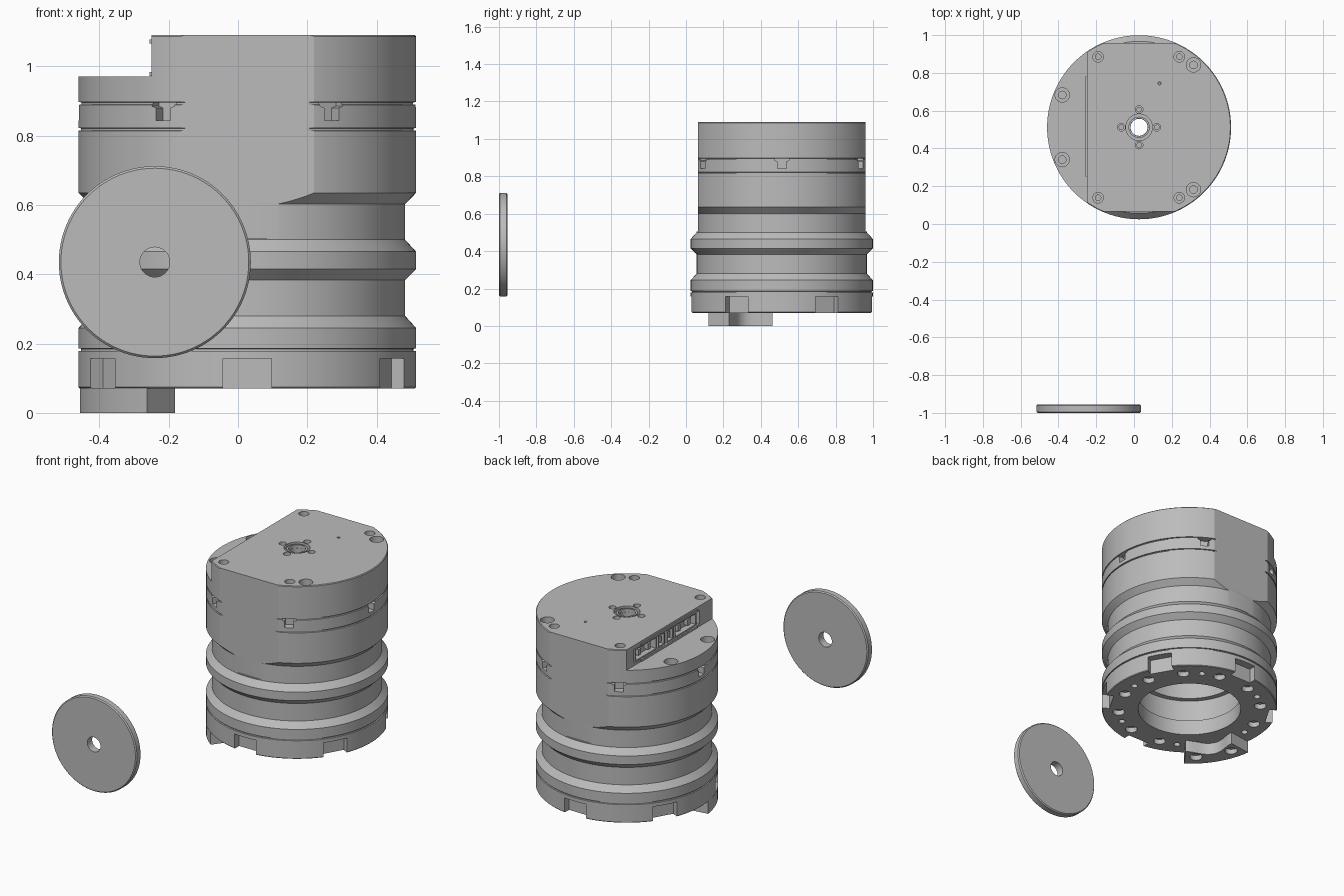
import bpy, bmesh, math
from mathutils import Matrix, Vector

if "Cube" in bpy.data.objects:
    bpy.data.objects.remove(bpy.data.objects["Cube"], do_unlink=True)

CX, CY, R = 0.027, 0.512, 0.487
CENTRE = Matrix.Translation((CX, CY, 0))
RADIAL = Matrix(((0, 0, 1, 0), (1, 0, 0, 0), (0, 1, 0, 0), (0, 0, 0, 1)))

grey = bpy.data.materials.new("machined_grey")
grey.use_nodes = True
grey.diffuse_color = (0.5, 0.5, 0.5, 1)
grey.node_tree.nodes["Principled BSDF"].inputs["Base Color"].default_value = (0.5, 0.5, 0.5, 1)


def lathe(bm, profile, matrix, n=32, hollow=False):
    """Revolve (radius, z) points; hollow joins the last ring to the first."""
    rings = [[bm.verts.new(matrix @ Vector((r * math.cos(i * math.tau / n),
                                            r * math.sin(i * math.tau / n), z)))
              for i in range(n)] for r, z in profile]
    pairs = list(zip(rings, rings[1:]))
    if hollow:
        pairs.append((rings[-1], rings[0]))
    else:
        bm.faces.new(rings[0])
        bm.faces.new(rings[-1])
    for a, b in pairs:
        for i in range(n):
            j = (i + 1) % n
            bm.faces.new((a[i], a[j], b[j], b[i]))


def prism(bm, points, start, end, matrix):
    low, high = ([bm.verts.new(matrix @ Vector((u, v, w))) for u, v in points]
                 for w in (start, end))
    bm.faces.new(low)
    bm.faces.new(high)
    for i in range(len(points)):
        j = (i + 1) % len(points)
        bm.faces.new((low[i], low[j], high[j], high[i]))


def rect(u0, u1, v0, v1):
    return [(u0, v0), (u1, v0), (u1, v1), (u0, v1)]


def outward(degrees):
    """Local frame: u tangential, v up, w away from the housing axis."""
    return CENTRE @ Matrix.Rotation(math.radians(degrees), 4, "Z") @ RADIAL


def make(name, bm):
    bmesh.ops.recalc_face_normals(bm, faces=bm.faces)
    mesh = bpy.data.meshes.new(name)
    bm.to_mesh(mesh)
    bm.free()
    mesh.materials.append(grey)
    obj = bpy.data.objects.new(name, mesh)
    bpy.context.collection.objects.link(obj)
    return obj


def activate(obj):
    bpy.ops.object.select_all(action="DESELECT")
    obj.select_set(True)
    bpy.context.view_layer.objects.active = obj


def cut(obj, bm):
    cutter = make("cutter", bm)
    cutter.hide_render = True
    mod = obj.modifiers.new("cut", "BOOLEAN")
    mod.operation = "DIFFERENCE"
    mod.solver = "EXACT"
    mod.object = cutter
    activate(obj)
    bpy.ops.object.modifier_apply(modifier=mod.name)
    bpy.data.objects.remove(cutter, do_unlink=True)


def smooth(obj):
    activate(obj)
    bpy.ops.object.shade_smooth_by_angle(angle=math.radians(20))


def groove(z):
    return [(R, z - 0.004), (R - 0.007, z - 0.003), (R - 0.007, z + 0.003), (R, z + 0.004)]


# Hollow round housing with two raised ribs and thin seams
NECK = 0.455
outside = [(R - 0.004, 0.07), (R, 0.074)] + groove(0.182) + [
    (R, 0.245), (NECK, 0.28), (NECK, 0.383), (R, 0.415), (R, 0.465),
    (NECK, 0.5), (NECK, 0.602), (R, 0.635)] + groove(0.818) + groove(0.893) + [
    (R, 1.086), (R - 0.004, 1.09)]
inside = [(0.045, 1.09), (0.045, 0.6), (0.28, 0.6), (0.28, 0.3),
          (0.31, 0.3), (0.31, 0.16), (0.285, 0.16), (0.285, 0.07)]
bm = bmesh.new()
lathe(bm, outside + inside, CENTRE, 120, hollow=True)
housing = make("housing", bm)

# Front and back flats
bm = bmesh.new()
for angle in (-90, 90):
    prism(bm, rect(-0.6, 0.6, 0.505, 1.2), 0.447, 0.7, outward(angle))
cut(housing, bm)

# Lowered step on the right side
bm = bmesh.new()
prism(bm, rect(-0.7, 0.7, 0.97, 1.2), 0.277, 0.7, outward(180))
cut(housing, bm)

# Base notches, T-shaped side slots and the connector recess
bm = bmesh.new()
t_half = [(0.024, 0.843), (0.024, 0.88), (0.038, 0.885), (0.038, 0.896)]
t_slot = t_half + [(-u, v) for u, v in reversed(t_half)]
for k in range(6):
    prism(bm, rect(-0.07, 0.07, 0.04, 0.157), 0.44, 0.6, outward(30 + 60 * k))
    prism(bm, t_slot, 0.445, 0.6, outward(60 * k))
prism(bm, rect(-0.33, 0.28, 0.985, 1.065), 0.225, 0.32, outward(180))
cut(housing, bm)


# Screw holes in the top, step and base
def screw_hole(bm, x, y, z, radius, bore, down=1, depth=0.04):
    lathe(bm, [(radius, z + 0.02 * down), (radius, z - depth * down),
               (bore, z - depth * down), (bore, z - (depth + 0.04) * down)],
          Matrix.Translation((x, y, 0)), 24)


bm = bmesh.new()
for x in (-0.19, 0.24):
    for side in (-1, 1):
        screw_hole(bm, x, CY + side * 0.373, 1.09, 0.028, 0.015)
for side in (-1, 1):
    screw_hole(bm, 0.315, CY + side * 0.33, 1.09, 0.038, 0.02)
    screw_hole(bm, -0.38, CY + side * 0.171, 0.97, 0.038, 0.02)
for k in range(4):
    a = k * math.pi / 2
    screw_hole(bm, CX + 0.094 * math.cos(a), CY + 0.094 * math.sin(a), 1.09, 0.02, 0.012)
screw_hole(bm, 0.135, 0.745, 1.09, 0.008, 0.005)
lathe(bm, [(0.07, 1.12), (0.07, 1.065)], CENTRE, 48)
for k in range(12):
    a = math.radians(15 + 30 * k)
    screw_hole(bm, CX + 0.395 * math.cos(a), CY + 0.395 * math.sin(a), 0.07, 0.033, 0.016, -1, 0.03)
for k in range(6):
    a = math.radians(60 * k)
    screw_hole(bm, CX + 0.4 * math.cos(a), CY + 0.4 * math.sin(a), 0.07, 0.018, 0.01, -1, 0.03)
cut(housing, bm)
smooth(housing)

# Raised ring around the central bore
bm = bmesh.new()
lathe(bm, [(0.056, 1.06), (0.056, 1.085), (0.046, 1.085), (0.046, 1.06)], CENTRE, 48, hollow=True)
smooth(make("bore_ring", bm))

# Connector sockets with pins, set in the side recess
SIDE = outward(180)
for i, (u, half) in enumerate(((-0.215, 0.1), (-0.07, 0.03), (0.01, 0.03), (0.155, 0.1))):
    bm = bmesh.new()
    prism(bm, rect(u - half, u + half, 0.986, 1.062), 0.224, 0.275, SIDE)
    bmesh.ops.recalc_face_normals(bm, faces=bm.faces)
    mouth = [f for f in bm.faces if f.normal.x < -0.9]
    bmesh.ops.inset_region(bm, faces=mouth, thickness=0.01)
    inner = bmesh.ops.extrude_face_region(bm, geom=mouth)
    bmesh.ops.delete(bm, geom=mouth, context="FACES_ONLY")
    bmesh.ops.translate(bm, vec=(0.035, 0, 0),
                        verts=[v for v in inner["geom"] if isinstance(v, bmesh.types.BMVert)])
    make(f"connector_socket_{i + 1}", bm)
    bm = bmesh.new()
    for offset in ((-0.045, 0.045) if half > 0.05 else (0,)):
        prism(bm, rect(u + offset - 0.012, u + offset + 0.012, 1.005, 1.04), 0.235, 0.265, SIDE)
    make(f"connector_pins_{i + 1}", bm)

# Thin lip around the connector opening
bm = bmesh.new()
for v in (0.972, 1.066):
    prism(bm, rect(-0.27, 0.26, v, v + 0.012), 0.27, 0.283, SIDE)
make("connector_lip", bm)

# Curved foot under the base, waisted on its inner side
bm = bmesh.new()
arc = []
for k in range(17):
    a = math.radians(188 + 45.5 * k / 16)
    arc.append((R * math.cos(a), R * math.sin(a)))
for k in range(16, -1, -1):
    a = math.radians(188 + 45.5 * k / 16)
    r = 0.375 - 0.025 * math.cos(2 * math.pi * k / 16)
    arc.append((r * math.cos(a), r * math.sin(a)))
prism(bm, arc, 0.0, 0.072, CENTRE)
foot = make("foot", bm)
bm = bmesh.new()
for degrees in (196, 225):
    a = math.radians(degrees)
    screw_hole(bm, CX + 0.415 * math.cos(a), CY + 0.415 * math.sin(a), 0, 0.035, 0.02, -1, 0.03)
cut(foot, bm)
smooth(foot)

# Separate upright disc with a central hole
bm = bmesh.new()
rim = [(0.043, -0.0225), (0.271, -0.0225), (0.277, -0.0165)]
lathe(bm, rim + [(r, -z) for r, z in reversed(rim)],
      Matrix.Translation((-0.24, -0.9775, 0.435)) @ Matrix.Rotation(math.pi / 2, 4, "X"),
      96, hollow=True)
smooth(make("disc", bm))
